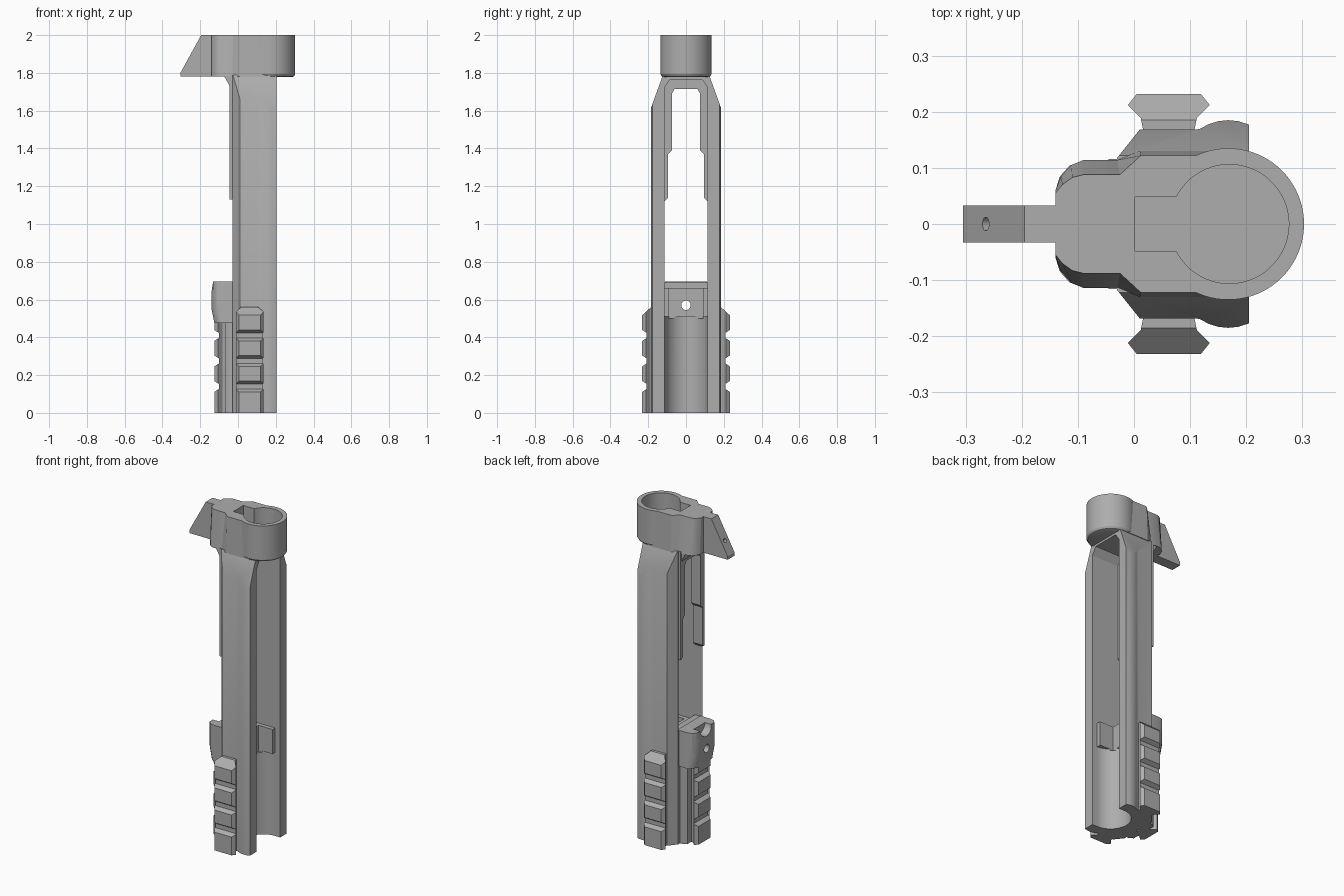
import bpy, bmesh, math
from mathutils import Matrix

cube = bpy.data.objects.get("Cube")
if cube:
    bpy.data.objects.remove(cube, do_unlink=True)

metal = bpy.data.materials.new("matte_grey")
metal.use_nodes = True
GREY = (0.42, 0.42, 0.42, 1)
metal.diffuse_color = GREY
metal.node_tree.nodes["Principled BSDF"].inputs["Base Color"].default_value = GREY


def loft(name, layers, place=lambda a, b, h: (a, b, h)):
    """Closed solid through outlines [(height, points), ...]; place maps to x, y, z."""
    bm = bmesh.new()
    rings = [[bm.verts.new(place(a, b, h)) for a, b in pts] for h, pts in layers]
    n = len(rings[0])
    bm.faces.new(rings[0])
    bm.faces.new(rings[-1])
    for low, high in zip(rings, rings[1:]):
        for i in range(n):
            j = (i + 1) % n
            bm.faces.new((low[i], low[j], high[j], high[i]))
    bmesh.ops.recalc_face_normals(bm, faces=bm.faces)
    mesh = bpy.data.meshes.new(name)
    bm.to_mesh(mesh)
    bm.free()
    mesh.materials.append(metal)
    obj = bpy.data.objects.new(name, mesh)
    bpy.context.collection.objects.link(obj)
    return obj


def along_x(a, b, h):
    return (h, a, b)


def along_y(a, b, h):
    return (a, h, b)


def prism(name, pts, lo, hi, place=lambda a, b, h: (a, b, h)):
    return loft(name, [(lo, pts), (hi, pts)], place)


def rect(a0, a1, b0, b1):
    return [(a0, b0), (a1, b0), (a1, b1), (a0, b1)]


def circle(a, b, r, n=64):
    return [(a + r * math.cos(math.tau * i / n), b + r * math.sin(math.tau * i / n))
            for i in range(n)]


def mirror_y(half):
    return half + [(x, -y) for x, y in reversed(half)]


def mirror_side(half):
    return half + [(-y, z) for y, z in reversed(half)]


def cut(targets, *cutters):
    for target in targets:
        for c in cutters:
            mod = target.modifiers.new("cut", "BOOLEAN")
            mod.operation, mod.solver, mod.object = "DIFFERENCE", "EXACT", c
        bpy.context.view_layer.objects.active = target
        for mod in list(target.modifiers):
            bpy.ops.object.modifier_apply(modifier=mod.name)


def discard(*objs):
    for o in objs:
        bpy.data.objects.remove(o, do_unlink=True)


# Long body with rounded cheeks
cheek = [(0.168 + 0.09 * math.sin(t), 0.095 + 0.09 * math.cos(t))
         for t in (-0.6, -0.4, -0.2, 0, 0.2, 0.42)]
body = prism("body", mirror_y([(-0.03, 0.118), (0.01, 0.168), (0.108, 0.168)] + cheek), 0, 1.79)
frame = prism("window_frame", rect(-0.116, 0.116, 1.13, 1.79), -0.045, -0.01, along_x)
fillet = prism("collar_fillet", [(-0.02, 1.71), (-0.045, 1.73), (-0.055, 1.75),
                                 (-0.075, 1.785), (-0.02, 1.785)], -0.11, 0.11, along_y)

# Stepped window through the wall, open channel behind it
window = prism("window_cut", mirror_side([(0.115, 0.69), (0.115, 1.12), (0.095, 1.14),
                                          (0.095, 1.37), (0.075, 1.39), (0.075, 1.69),
                                          (0.06, 1.715)]), -0.3, 0.4, along_x)
channel = prism("channel_cut", mirror_side([(0.115, 0.66), (0.115, 1.72), (0.085, 1.765)]),
                0.02, 0.4, along_x)
groove = prism("groove_cut", circle(0.17, 0, 0.115), -0.1, 0.51)
mouth = prism("mouth_cut", rect(0.17, 0.4, -0.115, 0.115), -0.1, 0.68)
shelf = prism("shelf_cut", rect(0.075, 0.4, -0.09, 0.09), 0.5, 0.7)
pin = prism("pin_cut", circle(0, 0.57, 0.025, 24), -0.3, 0.4, along_x)
shoulders = [prism("shoulder_cut", [(s * y, z) for y, z in
             ((0.187, 1.61), (0.122, 1.79), (0.122, 1.85), (0.3, 1.85), (0.3, 1.61))],
             -0.2, 0.4, along_x) for s in (1, -1)]
cut([body], window, channel, groove, mouth, shelf, pin, *shoulders)
cut([frame, fillet], window)

# Lug block on the narrow side
lug_half = [(-0.14, 0.06), (-0.132, 0.085), (-0.115, 0.104), (-0.09, 0.112), (-0.02, 0.112)]
lug_low = [(max(x, -0.125), y) for x, y in lug_half[:1]] + \
          [(x + 0.014 if x < -0.1 else x, y) for x, y in lug_half[1:]]
lug = loft("lug_block", [(0.475, mirror_y(lug_low)), (0.55, mirror_y(lug_half)),
                         (0.64, mirror_y(lug_half)),
                         (0.695, mirror_y([(max(x, -0.132), y) for x, y in lug_half]))])
dip = prism("dip_cut", circle(0, 0.7, 0.055, 32), -0.2, -0.09, along_x)
cut([lug], pin, dip)

# Rail pedestal with a screw hole in the bottom
pedestal = prism("rail_pedestal", mirror_y([(-0.07, 0.06), (-0.07, 0.085), (-0.045, 0.1),
                                            (-0.01, 0.1)]), 0, 0.48)
screw = prism("screw_cut", circle(-0.045, 0, 0.018, 24), -0.1, 0.1)
cut([pedestal, body], screw)
discard(window, channel, groove, mouth, shelf, pin, dip, screw, *shoulders)


# Toothed dovetail rails on three sides
def rail(name, place, top):
    half = [(0.037, -0.02), (0.046, 0.004), (0.05, 0.024), (0.073, 0.047), (0.057, 0.067)]
    outline = half + [(-u, v) for u, v in reversed(half)]
    obj = prism(name, outline, 0, top, place)
    slots = []
    for z0, z1 in ((0.115, 0.165), (0.25, 0.30), (0.385, 0.435)):
        pts = [(0.043, z0 + 0.012), (0.08, z0 - 0.012), (0.08, z1 + 0.012), (0.043, z1 - 0.012)]
        slots.append(prism("slot_cut", pts, -0.1, 0.1, lambda v, z, u: place(u, v, z)))
    slots.append(prism("end_cut", [(0.08, top - 0.055), (0.02, top), (0.02, top + 0.1),
                                   (0.08, top + 0.1)], -0.1, 0.1,
                       lambda v, z, u: place(u, v, z)))
    cut([obj], *slots)
    discard(*slots)


rail("left_rail", lambda u, v, z: (0.062 + u, 0.165 + v, z), 0.56)
rail("right_rail", lambda u, v, z: (0.062 + u, -0.165 - v, z), 0.56)
rail("end_rail", lambda u, v, z: (-0.058 - v, u, z), 0.52)

# Collar: flared neck and round cup
neck_top = [(-0.14, 0.055), (-0.128, 0.07), (-0.11, 0.083), (-0.09, 0.088),
            (-0.025, 0.088), (0.012, 0.122), (0.17, 0.122)]
neck_low = [(-0.14, 0.06), (-0.13, 0.085), (-0.112, 0.105), (-0.09, 0.114),
            (-0.03, 0.114), (0.01, 0.13), (0.17, 0.13)]
neck = loft("collar_neck", [(1.78, mirror_y(neck_low)), (2.0, mirror_y(neck_top))])
cup = loft("collar_cup", [(z, circle(0.168, 0, r, 80)) for z, r in
                          ((1.778, 0.118), (1.782, 0.128), (1.793, 0.135), (2.0, 0.135))])
bore = prism("bore_cut", circle(0.17, 0, 0.106, 80), 1.84, 2.1)
key = prism("key_cut", rect(0.002, 0.15, -0.048, 0.048), 1.84, 2.1)
cut([neck, cup], bore, key)

# Sloped fin with a small hole square to its slope
fin = prism("fin", [(-0.305, 1.78), (-0.305, 1.8), (-0.195, 2.0), (-0.13, 2.0), (-0.13, 1.78)],
            -0.033, 0.033, along_y)
hole = prism("hole_cut", circle(0, 0, 0.012, 20), -0.06, 0.06)
hole.data.transform(Matrix.Translation((-0.264, 0, 1.874)) @
                    Matrix.Rotation(-math.atan2(0.2, 0.11), 4, "Y"))
cut([fin], hole)
discard(bore, key, hole)

# Smooth shading with crisp edges
for obj in bpy.context.scene.objects:
    obj.select_set(obj.type == "MESH")
bpy.ops.object.shade_smooth_by_angle(angle=math.radians(28))
